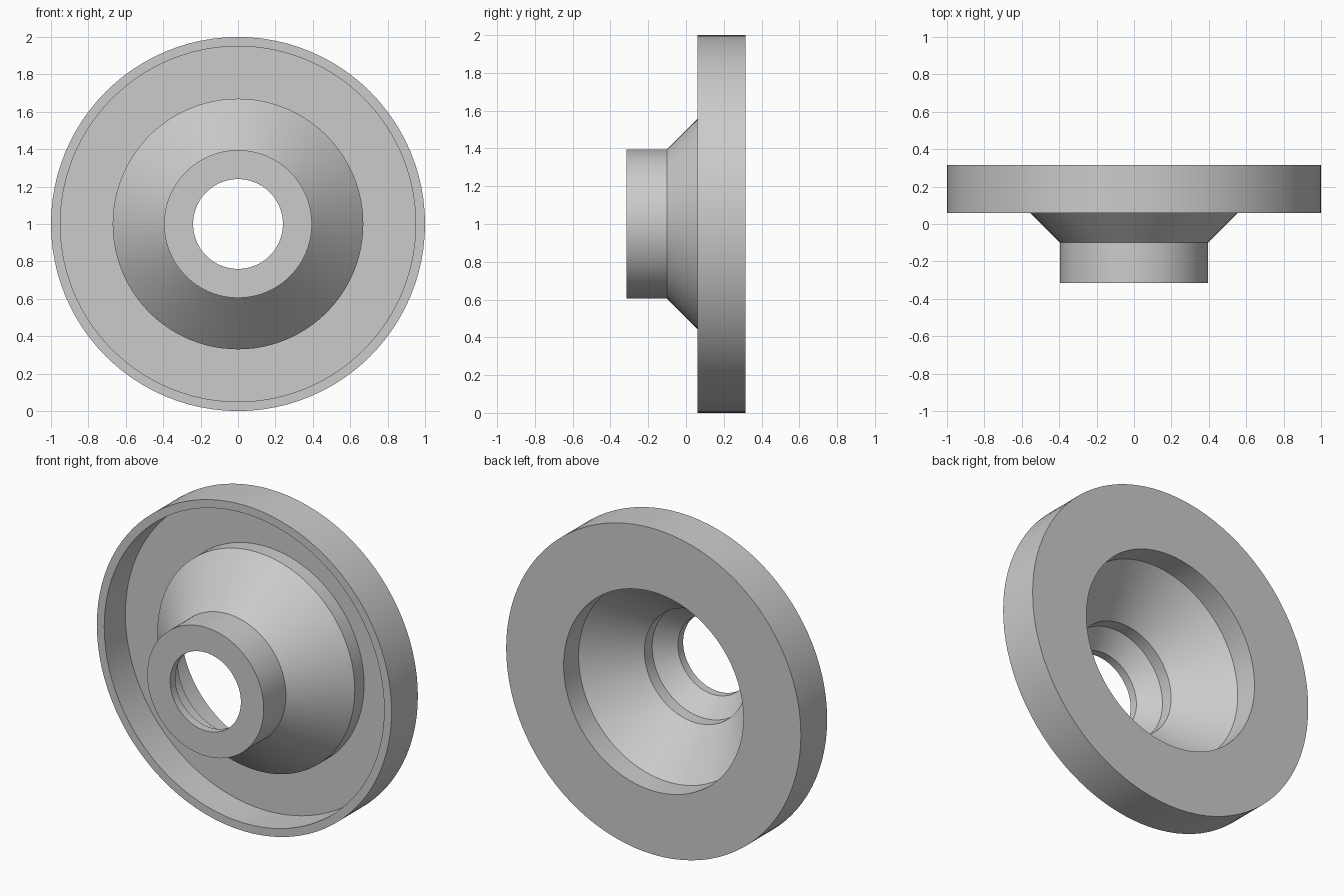
import bpy
import bmesh
from math import radians
from mathutils import Matrix, Vector

cube = bpy.data.objects.get("Cube")
if cube:
    bpy.data.objects.remove(cube, do_unlink=True)

SEGMENTS = 96

# Single plain grey finish
grey = bpy.data.materials.new("plain grey")
grey.use_nodes = True
colour = (0.6, 0.6, 0.6, 1)
grey.diffuse_color = colour
grey.node_tree.nodes["Principled BSDF"].inputs["Base Color"].default_value = colour

# Closed wall section as (radius, y)
section = [
    # outside: hub, cone, collar, recessed web, rim
    (0.24, -0.315), (0.395, -0.315), (0.395, -0.10), (0.67, 0.175),
    (0.67, 0.265), (0.95, 0.265), (0.95, 0.06), (1.0, 0.06), (1.0, 0.315),
    # inside: rear opening, cone, bore, chamfer, front lip
    (0.61, 0.315), (0.61, 0.17), (0.345, -0.09), (0.345, -0.165), (0.24, -0.265),
]


def lathe(name, points, centre, material):
    """Revolve a closed section around the y axis."""
    bm = bmesh.new()
    verts = [bm.verts.new((r, y, 0)) for r, y in points]
    edges = [bm.edges.new((a, b)) for a, b in zip(verts, verts[1:] + verts[:1])]
    bmesh.ops.spin(bm, geom=verts + edges, cent=(0, 0, 0), axis=(0, 1, 0),
                   angle=radians(360), steps=SEGMENTS, use_merge=True)
    bmesh.ops.remove_doubles(bm, verts=bm.verts, dist=0.0001)
    bmesh.ops.recalc_face_normals(bm, faces=bm.faces)
    bmesh.ops.transform(bm, matrix=Matrix.Translation(Vector(centre)), verts=bm.verts)
    mesh = bpy.data.meshes.new(name)
    bm.to_mesh(mesh)
    bm.free()
    mesh.materials.append(material)
    obj = bpy.data.objects.new(name, mesh)
    bpy.context.collection.objects.link(obj)
    return obj


# Flanged hub
hub = lathe("flanged_hub", section, (0, 0, 1), grey)
bpy.ops.object.select_all(action="DESELECT")
hub.select_set(True)
bpy.context.view_layer.objects.active = hub
bpy.ops.object.shade_smooth_by_angle(angle=radians(30))
